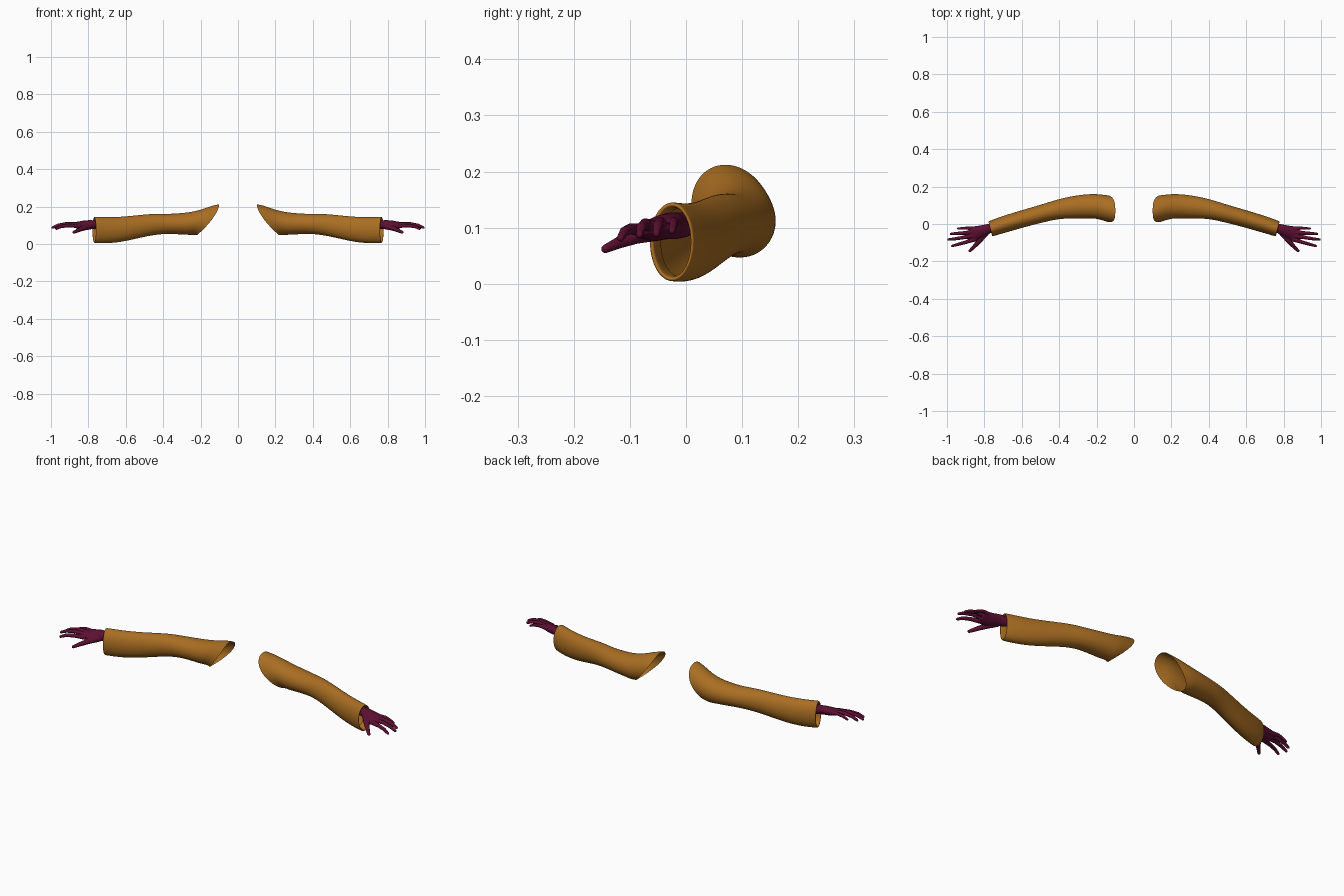
import bpy, bmesh, math
from mathutils import Vector


def material(name, color):
    m = bpy.data.materials.new(name)
    m.diffuse_color = color
    return m


def loft(bm, rings, caps):
    """Skin a list of closed point rings."""
    loops = [[bm.verts.new(p) for p in r] for r in rings]
    n = len(loops[0])
    for a, b in zip(loops, loops[1:]):
        for i in range(n):
            j = (i + 1) % n
            bm.faces.new((a[i], a[j], b[j], b[i]))
    if caps:
        bm.faces.new(loops[0][::-1])
        bm.faces.new(loops[-1])


def finish(bm, name, mat):
    bmesh.ops.recalc_face_normals(bm, faces=bm.faces)
    for f in bm.faces:
        f.smooth = True
    me = bpy.data.meshes.new(name)
    bm.to_mesh(me)
    bm.free()
    me.materials.append(mat)
    ob = bpy.data.objects.new(name, me)
    bpy.context.collection.objects.link(ob)
    return ob


def sleeve_ring(x, slant, y0, y1, z0, z1, yaw=0.0, skew=0.0, n=24):
    """Oval from y0..y1, z0..z1; slant pushes the bottom outward, yaw turns it."""
    pts = []
    for i in range(n):
        a = 2 * math.pi * i / n
        c, s = math.cos(a), math.sin(a)
        dy = (y1 - y0) / 2 * c + skew * s
        pts.append(Vector((x + slant * ((1 - s) / 2) ** 1.6 + yaw * dy,
                           (y0 + y1) / 2 + dy,
                           (z0 + z1) / 2 + (z1 - z0) / 2 * s)))
    return pts


def tube_rings(path, n=12):
    """Round rings along a path of (x, y, z, radius), with a rounded tip."""
    P = [Vector(p[:3]) for p in path]
    rings = []
    for i, p in enumerate(P):
        d = (P[min(i + 1, len(P) - 1)] - P[max(i - 1, 0)]).normalized()
        u = d.cross(Vector((0, 0, 1))).normalized()
        v = u.cross(d)
        r = path[i][3]
        stations = [(0, 1)]
        if i == len(P) - 1:
            stations += [(0.5, 0.86), (0.85, 0.5)]
        for off, k in stations:
            rings.append([p + d * r * off + r * k * (u * math.cos(t) + v * math.sin(t))
                          for t in (2 * math.pi * j / n for j in range(n))])
    return rings


cloth = material("sleeve_cloth", (0.40, 0.155, 0.016, 1))
skin = material("hand_skin", (0.11, 0.005, 0.032, 1))

# Sleeves: slanted shoulder opening to folded-in cuff
profile = [
    (0.100, 0.120, 0.010, 0.154, 0.046, 0.213, 0.00, -0.012),
    (0.140, 0.090, 0.020, 0.157, 0.046, 0.205, 0.00, -0.010),
    (0.185, 0.060, 0.029, 0.161, 0.047, 0.188, 0.00, -0.005),
    (0.240, 0.020, 0.030, 0.160, 0.048, 0.172, 0.00, 0),
    (0.300, 0.000, 0.030, 0.154, 0.050, 0.165, 0.05, 0),
    (0.380, 0.000, 0.029, 0.138, 0.054, 0.160, 0.15, 0),
    (0.440, 0.000, 0.022, 0.118, 0.049, 0.162, 0.25, 0),
    (0.500, 0.000, 0.008, 0.099, 0.038, 0.158, 0.30, 0),
    (0.580, 0.000, -0.012, 0.076, 0.019, 0.149, 0.30, 0),
    (0.650, 0.000, -0.032, 0.055, 0.006, 0.144, 0.30, 0),
    (0.720, 0.000, -0.052, 0.033, 0.002, 0.144, 0.28, 0),
    (0.760, 0.000, -0.065, 0.017, 0.004, 0.146, 0.26, 0),
    (0.768, 0.000, -0.065, 0.014, 0.004, 0.145, 0.26, 0),
    (0.770, 0.000, -0.060, 0.010, 0.009, 0.140, 0.26, 0),
    (0.764, 0.000, -0.055, 0.007, 0.013, 0.136, 0.26, 0),
    (0.720, 0.000, -0.045, 0.025, 0.012, 0.135, 0.28, 0),
]
bm = bmesh.new()
loft(bm, [sleeve_ring(*p) for p in profile], False)
sleeves = finish(bm, "sleeves", cloth)
mir = sleeves.modifiers.new("mirror", 'MIRROR')
mir.use_mirror_merge = False
sub = sleeves.modifiers.new("smooth", 'SUBSURF')
sub.levels = sub.render_levels = 2

# Hands: palm and wrist
bm = bmesh.new()
palm = [
    (0.715, 0, -0.024, 0.018, 0.083, 0.127, 0.2),
    (0.765, 0, -0.045, 0.003, 0.079, 0.127, 0.2),
    (0.795, 0, -0.063, -0.003, 0.078, 0.125, 0.1),
    (0.830, 0, -0.082, -0.009, 0.079, 0.124, 0.0),
    (0.860, 0, -0.094, -0.013, 0.087, 0.120, 0.0),
    (0.878, 0, -0.090, -0.018, 0.094, 0.114, 0.0),
]
rings = [sleeve_ring(*p) for p in palm]
for r in rings[2:]:          # roll the palm so the thumb side sits lower
    for p in r:
        p.z += 0.22 * (p.y + 0.04)
loft(bm, rings, True)

# Fingers and thumb
fingers = [
    [(.845, -.080, .096), (.905, -.099, .098), (.945, -.110, .093), (.972, -.117, .081)],
    [(.850, -.062, .103), (.917, -.073, .107), (.962, -.080, .100), (.992, -.083, .087)],
    [(.850, -.043, .106), (.912, -.048, .109), (.952, -.051, .102), (.979, -.053, .089)],
    [(.845, -.024, .107), (.890, -.022, .110), (.917, -.023, .104), (.941, -.025, .094)],
    [(.790, -.045, .094), (.825, -.088, .085), (.852, -.118, .074), (.878, -.144, .062)],
]
radii = [(.0125, .0098, .0088, .0068)] * 3 + [(.011, .0085, .0075, .006),
                                            (.017, .014, .011, .008)]
for path, rad in zip(fingers, radii):
    loft(bm, tube_rings([p + (r,) for p, r in zip(path, rad)]), True)
hands = finish(bm, "hands", skin)
rem = hands.modifiers.new("fuse", 'REMESH')
rem.mode = 'VOXEL'
rem.voxel_size = 0.0025
rem.use_smooth_shade = True
smo = hands.modifiers.new("soften", 'SMOOTH')
smo.factor = 0.5
smo.iterations = 4
mir = hands.modifiers.new("mirror", 'MIRROR')
mir.use_mirror_merge = False
